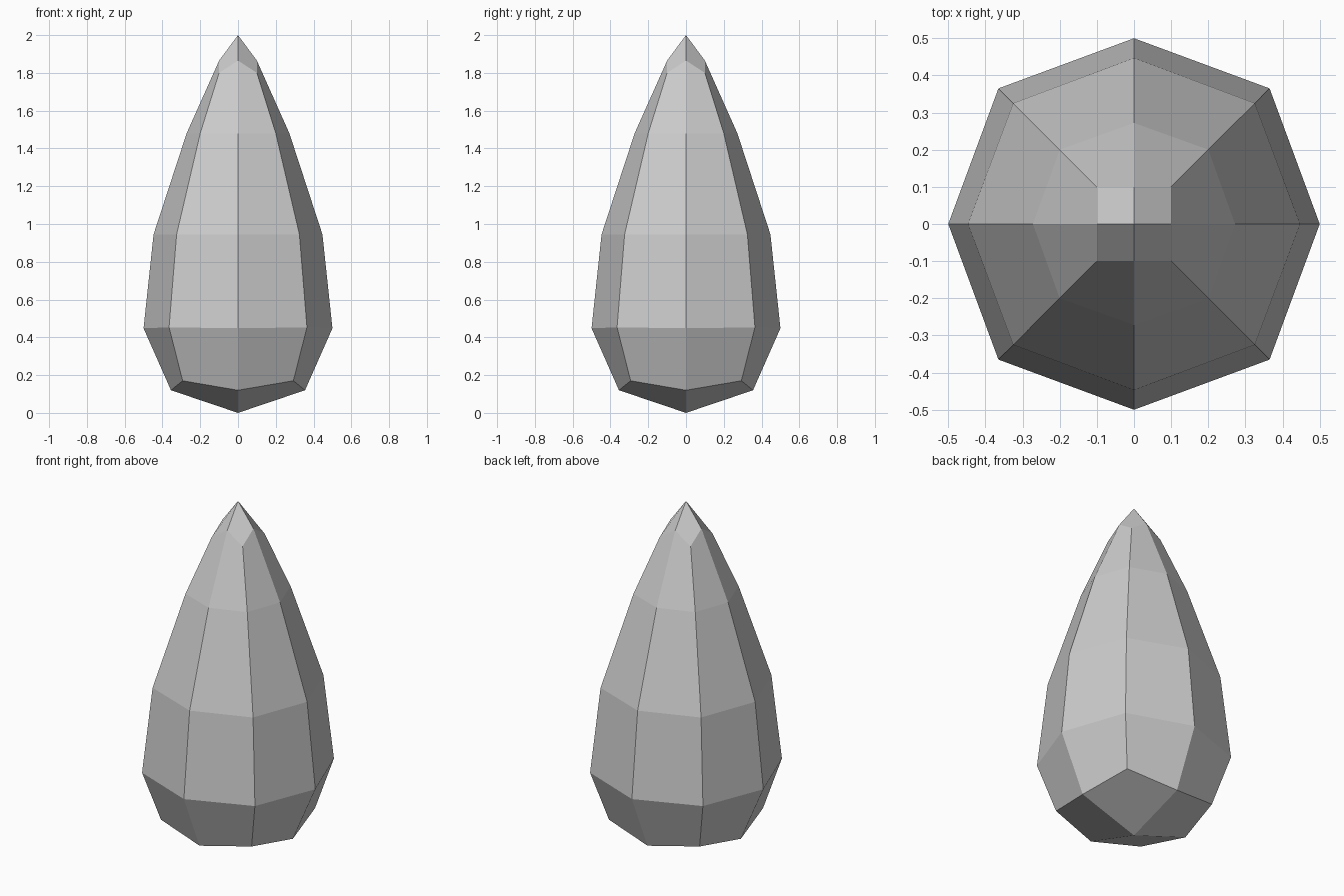
import bpy, bmesh

if "Cube" in bpy.data.objects:
    bpy.data.objects.remove(bpy.data.objects["Cube"])

# Eight-sided rings: (axis reach, axis z, corner x/y, corner z)
RINGS = [
    (0.355, 0.12, 0.293, 0.17),
    (0.50, 0.448, 0.365, 0.453),
    (0.447, 0.945, 0.325, 0.945),
    (0.272, 1.48, 0.20, 1.48),
    (0.10, 1.865, 0.10, 1.80),
]
DIRS = [(1, 0), (1, 1), (0, 1), (-1, 1), (-1, 0), (-1, -1), (0, -1), (1, -1)]

bm = bmesh.new()
rings = []
for axis, axis_z, corner, corner_z in RINGS:
    ring = []
    for x, y in DIRS:
        r, z = (corner, corner_z) if x and y else (axis, axis_z)
        ring.append(bm.verts.new((x * r, y * r, z)))
    rings.append(ring)

# Side walls
for low, high in zip(rings, rings[1:]):
    for i in range(8):
        j = (i + 1) % 8
        bm.faces.new((low[i], low[j], high[j], high[i]))

# Bottom and tip caps, four quads meeting at a pole
for ring, z in ((rings[0], 0.0), (rings[-1], 2.0)):
    pole = bm.verts.new((0, 0, z))
    for i in range(0, 8, 2):
        bm.faces.new((pole, ring[i], ring[i + 1], ring[(i + 2) % 8]))

bmesh.ops.recalc_face_normals(bm, faces=bm.faces)
mesh = bpy.data.meshes.new("teardrop_bud")
bm.to_mesh(mesh)
bm.free()
bpy.context.collection.objects.link(bpy.data.objects.new("teardrop_bud", mesh))
